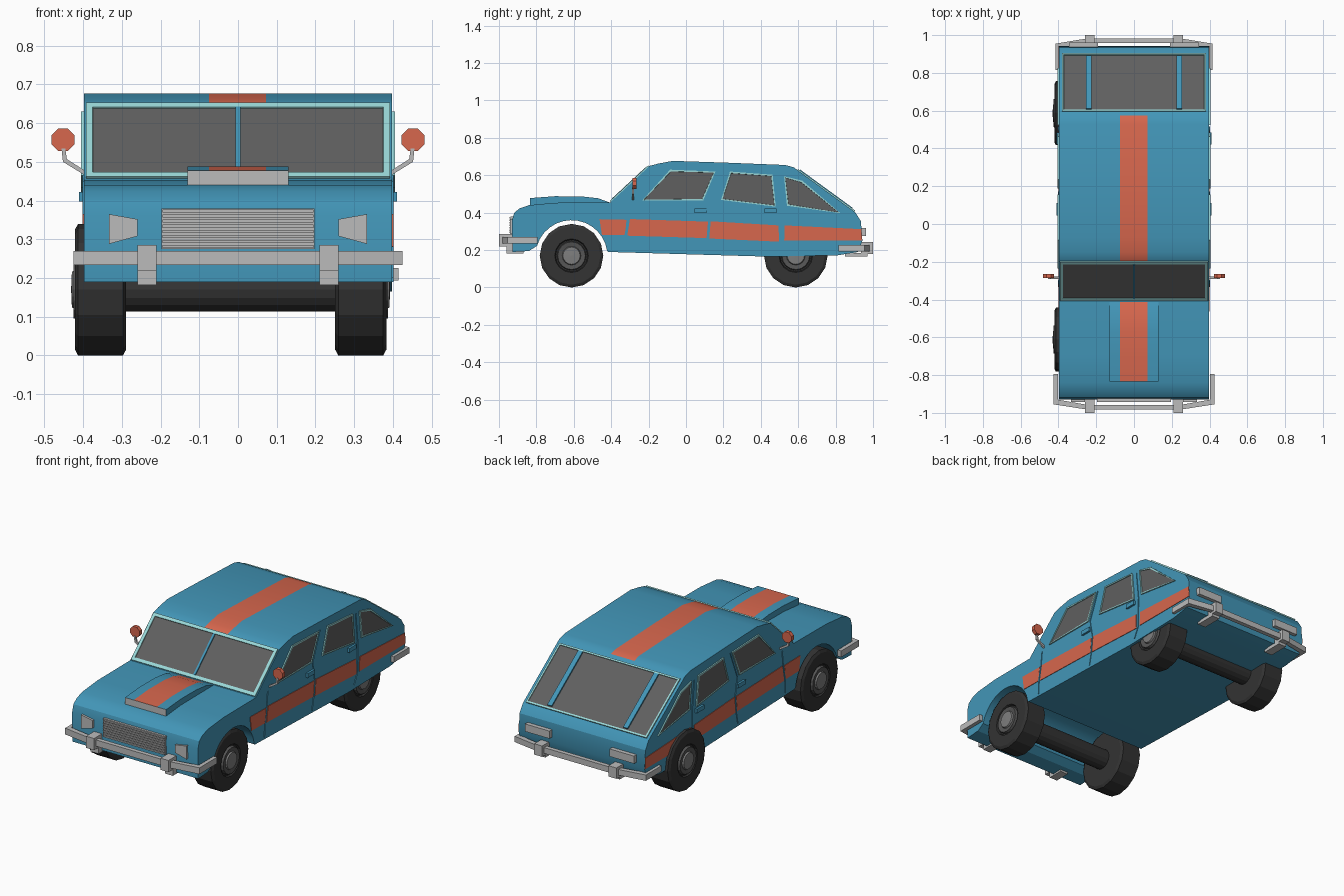
import bpy, bmesh, math
from mathutils import Vector

cube = bpy.data.objects.get("Cube")
if cube:
    bpy.data.objects.remove(cube)


def material(name, r, g, b):
    m = bpy.data.materials.new(name)
    m.use_nodes = True
    m.diffuse_color = (r, g, b, 1)
    m.node_tree.nodes["Principled BSDF"].inputs["Base Color"].default_value = (r, g, b, 1)
    return m


BLUE = material("body_blue", .055, .305, .48)
ORANGE = material("stripe_orange", .68, .135, .075)
CHROME = material("trim_grey", .5, .5, .5)
GLASS = material("window_grey", .115, .115, .115)
FRAME = material("frame_aqua", .32, .68, .68)
RUBBER = material("tyre_black", .033, .033, .033)
RIM = material("rim_grey", .09, .09, .09)
HUB = material("hub_grey", .21, .21, .21)


def finish(name, bm, *mats):
    bmesh.ops.recalc_face_normals(bm, faces=bm.faces)
    mesh = bpy.data.meshes.new(name)
    bm.to_mesh(mesh)
    bm.free()
    for m in mats:
        mesh.materials.append(m)
    obj = bpy.data.objects.new(name, mesh)
    bpy.context.collection.objects.link(obj)
    return obj


def prism_mesh(pts, axis, lo, hi):
    """Extrude a flat outline along one axis."""
    place = {"x": lambda u, v, w: (w, u, v),
             "y": lambda u, v, w: (u, w, v),
             "z": lambda u, v, w: (u, v, w)}[axis]
    bm = bmesh.new()
    a, b = ([bm.verts.new(place(u, v, w)) for u, v in pts] for w in (lo, hi))
    bm.faces.new(a)
    bm.faces.new(b)
    for i in range(len(pts)):
        j = (i + 1) % len(pts)
        bm.faces.new((a[i], a[j], b[j], b[i]))
    bmesh.ops.recalc_face_normals(bm, faces=bm.faces)
    return bm


def prism(name, pts, axis, lo, hi, mat):
    return finish(name, prism_mesh(pts, axis, lo, hi), mat)


def box(name, x, y, z, mat):
    pts = [(x[0], y[0]), (x[1], y[0]), (x[1], y[1]), (x[0], y[1])]
    return prism(name, pts, "z", z[0], z[1], mat)


def striped(name, pts, half, y0, y1, rule=None):
    """Side profile extruded across the car, with a centre stripe on its top."""
    bm = prism_mesh(pts, "x", -half, half)
    for x in (-.075, .072):
        bmesh.ops.bisect_plane(bm, geom=bm.verts[:] + bm.edges[:] + bm.faces[:],
                               plane_co=(x, 0, 0), plane_no=(1, 0, 0))
    for f in bm.faces:
        c = f.calc_center_median()
        if f.normal.z > .3 and abs(c.x) < .07 and y0 < c.y < y1:
            f.material_index = 1
        elif rule and rule(f):
            f.material_index = 2
    obj = finish(name, bm, BLUE, ORANGE, CHROME)
    bpy.ops.object.select_all(action="DESELECT")
    obj.select_set(True)
    bpy.context.view_layer.objects.active = obj
    bpy.ops.object.shade_smooth_by_angle(angle=math.radians(28))
    return obj


def window(name, corners, out, border):
    """Glass pane sunk in a thin raised frame."""
    corners = [Vector(c) for c in corners]
    n = (corners[1] - corners[0]).cross(corners[2] - corners[0]).normalized()
    if n.dot(Vector(out)) < 0:
        corners.reverse()
        n = -n
    bm = bmesh.new()
    low = [bm.verts.new(c - n * .002) for c in corners]
    top = [bm.verts.new(c + n * .007) for c in corners]
    face = bm.faces.new(top)
    bm.faces.new(low[::-1])
    for i in range(4):
        j = (i + 1) % 4
        bm.faces.new((low[i], low[j], top[j], top[i]))
    bm.normal_update()
    bmesh.ops.inset_individual(bm, faces=[face], thickness=border, depth=0)
    bmesh.ops.inset_individual(bm, faces=[face], thickness=.001, depth=-.004)
    face.material_index = 1
    return finish(name, bm, FRAME, GLASS)


def wheel(name, cx, cy, s):
    prof = [(-.066, 0), (-.066, .155), (-.058, .17), (.058, .17), (.066, .155), (.066, .09),
            (.056, .085), (.056, .078), (.07, .074), (.066, .05), (.074, .046), (.076, 0)]
    n = 16
    bm = bmesh.new()
    rings = [[bm.verts.new((cx + s * dx, cy + r * math.cos(math.tau * i / n),
                            .17 + r * math.sin(math.tau * i / n))) for i in range(n)]
             for dx, r in prof]
    for k in range(len(prof) - 1):
        a, b = rings[k], rings[k + 1]
        for i in range(n):
            j = (i + 1) % n
            f = bm.faces.new((a[i], a[j], b[j], b[i]))
            f.material_index = 0 if k < 7 else 1 if k < 9 else 2
    bmesh.ops.remove_doubles(bm, verts=bm.verts, dist=.0001)
    return finish(name, bm, RUBBER, RIM, HUB)


def circle(u, v, r, n, start=0):
    return [(u + r * math.cos(start + math.tau * i / n),
             v + r * math.sin(start + math.tau * i / n)) for i in range(n)]


# Body shell with the front wheel arch cut across its width
FRONT, REAR = -.612, .587
arch = [(FRONT + .192 * math.cos(math.radians(a)), .17 + .19 * math.sin(math.radians(a)))
        for a in range(8, 166, 12)]
body = [(-.84, .195), (-.928, .19), (-.93, .36), (-.918, .4), (-.89, .423), (-.84, .44),
        (-.7, .453), (-.405, .455), (-.195, .65), (-.15, .662), (-.07, .677), (.2, .668),
        (.53, .655), (.575, .643), (.905, .402), (.935, .355), (.943, .25), (.92, .19),
        (.81, .172), (.44, .165), (-.415, .19)]
striped("body", body + arch, .398, -.19, .56)

# Hood scoop with a grey mouth
scoop = [(-.835, .43), (-.835, .478), (-.7, .488), (-.56, .487), (-.47, .477), (-.412, .456), (-.412, .43)]
striped("hood_scoop", scoop, .13, -.83, -.41, lambda f: f.normal.y < -.9)

# Windscreen and rear window
window("windscreen", [(-.393, -.403, .457), (.393, -.403, .457), (.393, -.197, .648), (-.393, -.197, .648)],
       (0, -1, 1), .025)
window("rear_window", [(-.382, .9, .406), (.382, .9, .406), (.382, .595, .628), (-.382, .595, .628)],
       (0, 1, 1), .014)
prism("windscreen_divider", [(-.39, .469), (-.21, .636), (-.216, .643), (-.396, .476)], "x", -.006, .006, BLUE)
for x in (-.24, .24):
    prism("rear_window_divider", [(.605, .621), (.885, .417), (.891, .426), (.611, .63)],
          "x", x - .014, x + .014, BLUE)

# Parts on both flanks
panes = {"front_door_window": [(-.235, .465), (-.085, .63), (.157, .62), (.092, .465)],
         "rear_door_window": [(.187, .468), (.235, .62), (.463, .603), (.48, .432)],
         "quarter_window": [(.54, .437), (.524, .595), (.622, .571), (.826, .397)]}
bands = [[(-.462, .365), (-.318, .362), (-.326, .28), (-.45, .282)],
         [(-.3, .366), (.118, .352), (.11, .264), (-.314, .277)],
         [(.132, .354), (.495, .332), (.497, .245), (.124, .262)],
         [(.528, .332), (.937, .312), (.942, .25), (.525, .25)]]
seams = [[(-.3, .45), (-.31, .36), (-.326, .28), (-.33, .2)],
         [(.17, .62), (.105, .46), (.125, .352), (.115, .262), (.1, .19)],
         [(.495, .59), (.512, .43), (.51, .25), (.48, .19)]]
for s in (-1, 1):
    def flank(t):
        return sorted((s * .39, s * (.398 + t)))

    for name, pts in panes.items():
        window(name, [(s * .398, y, z) for y, z in pts], (s, 0, 0), .01)
    for pts in bands:
        prism("side_stripe", pts, "x", *flank(.003), ORANGE)
    for pts in seams:
        outline = [(y - .003, z) for y, z in pts] + [(y + .003, z) for y, z in pts[::-1]]
        prism("door_seam", outline, "x", *flank(.004), BLUE)
    for y in (.045, .42):
        box("door_handle", flank(.012), (y, y + .065), (.398, .422), BLUE)

    # Mirror on a bent arm
    prism("mirror", circle(s * .452, .557, .032, 8, math.pi / 8), "y", -.287, -.265, ORANGE)
    arm = [(.39, .474), (.442, .507), (.446, .535), (.456, .535), (.452, .5), (.39, .462)]
    prism("mirror_arm", [(s * x, z) for x, z in arm], "y", -.29, -.278, CHROME)

    # Lamps
    lamp = [(.333, .365), (.26, .352), (.26, .308), (.333, .288)]
    prism("headlight", [(s * x, z) for x, z in lamp], "y", -.942, -.91, CHROME)
    box("tail_light", sorted((s * .19, s * .345)), (.92, .962), (.275, .318), CHROME)

    # Bumper overriders with brackets under the body
    ox = sorted((s * .21, s * .26))
    box("front_overrider", ox, (-1, -.925), (.218, .285), CHROME)
    box("front_bracket", ox, (-.96, -.87), (.182, .222), CHROME)
    box("rear_overrider", ox, (.935, 1), (.18, .242), CHROME)
    box("rear_bracket", ox, (.85, .97), (.165, .185), CHROME)

    for y in (FRONT, REAR):
        wheel("wheel", s * .336 - .019, y, s)


# Wraparound bumpers
def bumper(name, half, tip, corner, face, z0, z1):
    d = math.copysign(.025, face)
    right = [(half, tip), (half, corner), (.25, face)]
    inner = [(.25, face - d), (half - .022, corner - d), (half - .022, tip)]
    loop = right[::1] + [(-x, y) for x, y in right[::-1]]
    back = [(-x, y) for x, y in inner[::-1]]
    prism(name, loop + back[::1] + inner, "z", z0, z1, CHROME)


bumper("front_bumper", .425, -.795, -.955, -.982, .234, .27)
bumper("rear_bumper", .415, .815, .955, .982, .193, .226)

# Grille with raised slats
box("grille", (-.197, .197), (-.937, -.91), (.275, .38), CHROME)
for i in range(8):
    z = .277 + i * .0132
    box("grille_slat", (-.195, .195), (-.943, -.936), (z, z + .008), CHROME)

# Axles
for y in (FRONT, REAR):
    prism("axle", circle(y, .17, .057, 16), "x", -.3, .26, RUBBER)
